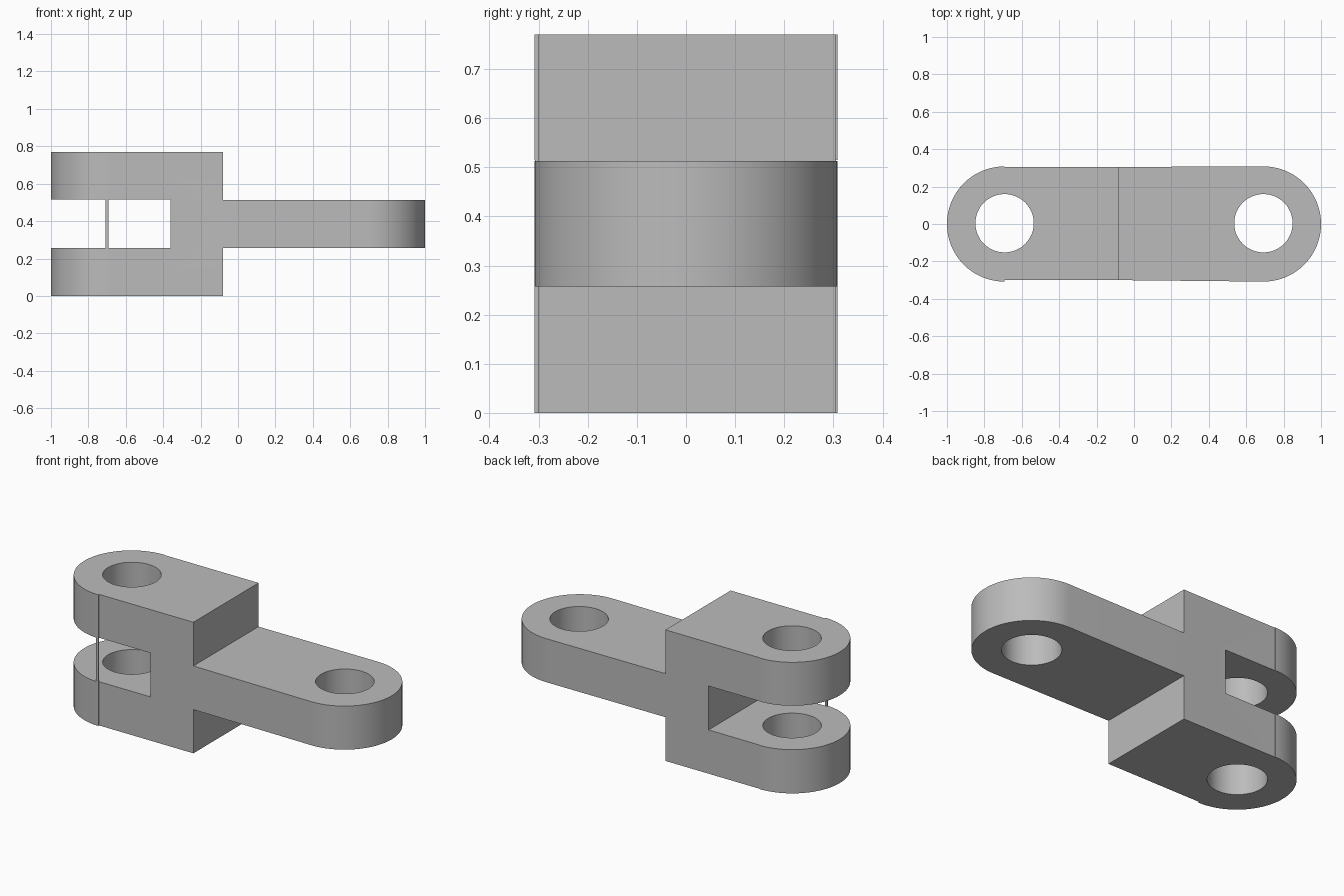
import bpy
import bmesh
import math

cube = bpy.data.objects.get("Cube")
if cube:
    bpy.data.objects.remove(cube, do_unlink=True)

grey = bpy.data.materials.new("plain grey")
grey.use_nodes = True
COLOUR = (0.5, 0.5, 0.5, 1)
grey.diffuse_color = COLOUR
grey.node_tree.nodes["Principled BSDF"].inputs["Base Color"].default_value = COLOUR

HEIGHT, LOW, HIGH = 0.77, 0.257, 0.515
PIN_X, RADIUS, HOLE = 0.692, 0.308, 0.156
FRONT, BACK = -0.300, 0.305
SHOULDER = -0.08


def prism(name, outline, z0, z1):
    """Extrude a plan outline between two heights."""
    bm = bmesh.new()
    face = bm.faces.new([bm.verts.new((x, y, z0)) for x, y in outline])
    top = bmesh.ops.extrude_face_region(bm, geom=[face])["geom"]
    verts = [v for v in top if isinstance(v, bmesh.types.BMVert)]
    bmesh.ops.translate(bm, verts=verts, vec=(0, 0, z1 - z0))
    bmesh.ops.recalc_face_normals(bm, faces=bm.faces)
    mesh = bpy.data.meshes.new(name)
    bm.to_mesh(mesh)
    bm.free()
    mesh.materials.append(grey)
    obj = bpy.data.objects.new(name, mesh)
    bpy.context.collection.objects.link(obj)
    return obj


def rect(x0, x1, y0, y1):
    return [(x0, y0), (x1, y0), (x1, y1), (x0, y1)]


def arc(cx, cy, r, start, sweep, steps):
    angles = [math.radians(start + sweep * i / steps) for i in range(steps + 1)]
    return [(cx + r * math.cos(a), cy + r * math.sin(a)) for a in angles]


def combine(target, tool, operation):
    """Apply a boolean and discard the tool."""
    mod = target.modifiers.new(operation.title(), 'BOOLEAN')
    mod.operation = operation
    mod.solver = 'EXACT'
    mod.object = tool
    bpy.context.view_layer.objects.active = target
    bpy.ops.object.modifier_apply(modifier=mod.name)
    bpy.data.objects.remove(tool, do_unlink=True)


# Block with rounded fork end
link = prism("hinge_link", rect(-PIN_X, SHOULDER, FRONT, BACK), 0, HEIGHT)
combine(link, prism("fork_end", arc(-PIN_X, 0, RADIUS, 90, 180, 48), 0, HEIGHT), 'UNION')

# Slot between the two prongs
combine(link, prism("slot", rect(-1.2, -0.36, -0.5, 0.5), LOW, HIGH), 'DIFFERENCE')

# Rounded tongue, rooted inside the block
tongue = [(-0.2, FRONT + 0.02), (SHOULDER, FRONT)]
tongue += arc(PIN_X, 0, RADIUS, -90, 180, 48)
tongue += [(SHOULDER, BACK), (-0.2, BACK - 0.02)]
combine(link, prism("tongue", tongue, LOW, HIGH - 0.002), 'UNION')

# Pin holes
for side in (-1, 1):
    hole = arc(side * PIN_X, 0.004, HOLE, 0, 360, 48)[:-1]
    combine(link, prism("pin_hole", hole, -0.1, HEIGHT + 0.1), 'DIFFERENCE')

# Thin strip bridging the prongs at the front
prism("front_strip", rect(-0.708, -PIN_X, -RADIUS + 0.001, FRONT), LOW, HIGH)

# Smooth curved walls, crisp edges
bpy.ops.object.select_all(action='DESELECT')
link.select_set(True)
bpy.context.view_layer.objects.active = link
bpy.ops.object.shade_smooth_by_angle(angle=math.radians(30))
